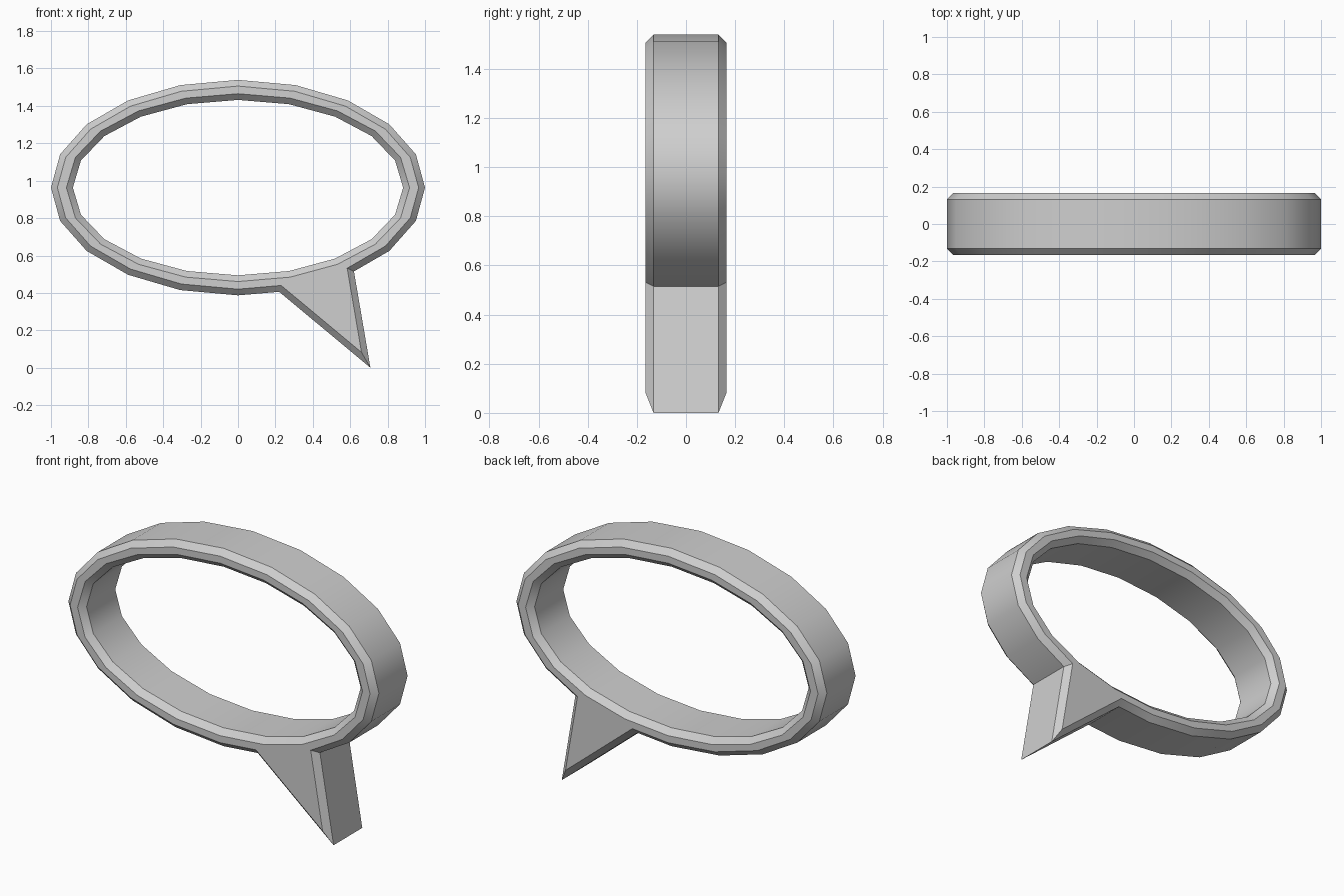
import bpy
import bmesh
from math import cos, sin, radians
from mathutils import Vector

cube = bpy.data.objects.get("Cube")
if cube:
    bpy.data.objects.remove(cube, do_unlink=True)

CENTRE_Z = 0.963
SIDES = 20
HALF_DEPTH = 0.165
BEVEL = 0.033


def ellipse(rx, rz):
    """Counter-clockwise outline in the x-z plane."""
    step = 360 / SIDES
    return [Vector((rx * cos(radians(i * step)), CENTRE_Z + rz * sin(radians(i * step))))
            for i in range(SIDES)]


def mitre(points, distance):
    """Offset a closed outline to its left, keeping the strip width even."""
    result = []
    for i, p in enumerate(points):
        a = (p - points[i - 1]).normalized()
        b = (points[(i + 1) % len(points)] - p).normalized()
        na, nb = Vector((-a.y, a.x)), Vector((-b.y, b.x))
        result.append(p + (na + nb) * distance / (1 + na.dot(nb)))
    return result


def add_wall(bm, outline, offset):
    """Chamfered wall around an outline; returns the front and back rim edges."""
    inset = mitre(outline, offset)
    layers = [(inset, -HALF_DEPTH), (outline, BEVEL - HALF_DEPTH),
              (outline, HALF_DEPTH - BEVEL), (inset, HALF_DEPTH)]
    rings = [[bm.verts.new((p.x, y, p.y)) for p in pts] for pts, y in layers]
    n = len(outline)
    for r, s in zip(rings, rings[1:]):
        for i in range(n):
            j = (i + 1) % n
            bm.faces.new((r[i], r[j], s[j], s[i]))
    return [[bm.edges.get((r[i], r[(i + 1) % n])) for i in range(n)]
            for r in (rings[0], rings[-1])]


# Outer outline: the two lower right corners give way to the pointed tail
outer = ellipse(1.0, 0.576)
tail = [Vector((0.22, 0.406)), Vector((0.708, 0.0)), Vector((0.62, 0.515))]
outer[16:18] = tail
inner = ellipse(0.883, 0.469)

bm = bmesh.new()
outer_rims = add_wall(bm, outer, BEVEL)
inner_rims = add_wall(bm, inner, -BEVEL)

# Flat front and back faces between the rims
for rim_a, rim_b in zip(outer_rims, inner_rims):
    bmesh.ops.triangle_fill(bm, edges=rim_a + rim_b, use_beauty=True)
bmesh.ops.recalc_face_normals(bm, faces=bm.faces[:])

mesh = bpy.data.meshes.new("speech_bubble_frame")
bm.to_mesh(mesh)
bm.free()
frame = bpy.data.objects.new("speech_bubble_frame", mesh)
bpy.context.collection.objects.link(frame)

# Plain grey finish
grey = bpy.data.materials.new("light_grey")
grey.use_nodes = True
colour = (0.62, 0.62, 0.62, 1)
grey.diffuse_color = colour
grey.node_tree.nodes["Principled BSDF"].inputs["Base Color"].default_value = colour
mesh.materials.append(grey)

# Smooth around the ring, sharp at chamfers and tail
bpy.ops.object.select_all(action='DESELECT')
frame.select_set(True)
bpy.context.view_layer.objects.active = frame
bpy.ops.object.shade_smooth_by_angle(angle=radians(35))
